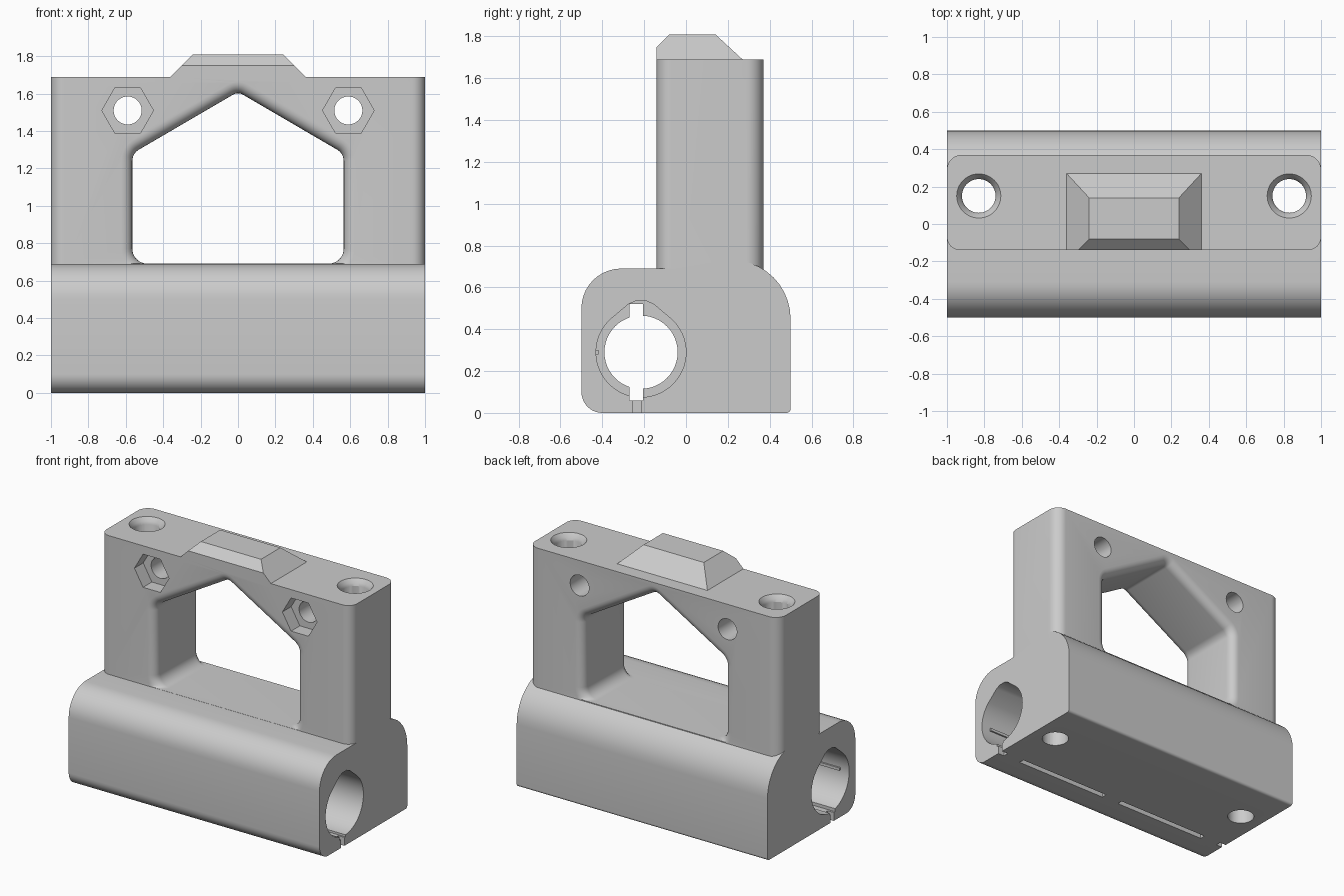
import bpy, bmesh
from math import sin, cos, tan, pi, radians
from mathutils import Vector

cube = bpy.data.objects.get("Cube")
if cube:
    bpy.data.objects.remove(cube, do_unlink=True)

grey = bpy.data.materials.new("light grey")
grey.use_nodes = True
grey.diffuse_color = (0.6, 0.6, 0.6, 1)
grey.node_tree.nodes["Principled BSDF"].inputs["Base Color"].default_value = (0.6, 0.6, 0.6, 1)


def make(name, bm):
    bmesh.ops.recalc_face_normals(bm, faces=bm.faces)
    mesh = bpy.data.meshes.new(name)
    bm.to_mesh(mesh)
    bm.free()
    mesh.materials.append(grey)
    ob = bpy.data.objects.new(name, mesh)
    bpy.context.collection.objects.link(ob)
    return ob


def rounded(corners, n=10):
    """Polygon outline from (u, v, radius) corners."""
    out = []
    for i, (u, v, r) in enumerate(corners):
        p = Vector((u, v))
        if r == 0:
            out.append(p)
            continue
        a = (Vector(corners[i - 1][:2]) - p).normalized()
        b = (Vector(corners[(i + 1) % len(corners)][:2]) - p).normalized()
        half = a.angle(b) / 2
        centre = p + (a + b).normalized() * (r / sin(half))
        start = p + a * (r / tan(half)) - centre
        end = p + b * (r / tan(half)) - centre
        sweep = start.angle_signed(end)
        for k in range(n + 1):
            t = -sweep * k / n
            out.append(centre + Vector((start.x * cos(t) - start.y * sin(t),
                                        start.x * sin(t) + start.y * cos(t))))
    return out


def circle(u, v, r, n=48, start=0.0):
    return [(u + r * cos(start + 2 * pi * k / n), v + r * sin(start + 2 * pi * k / n)) for k in range(n)]


def loft(name, axis, rings):
    """Solid through rings of (position along axis, outline)."""
    place = {"x": lambda t, u, v: (t, u, v),
             "y": lambda t, u, v: (u, t, v),
             "z": lambda t, u, v: (u, v, t)}[axis]
    bm = bmesh.new()
    loops = [[bm.verts.new(place(t, p[0], p[1])) for p in pts] for t, pts in rings]
    bm.faces.new(loops[0])
    bm.faces.new(loops[-1])
    for lo, hi in zip(loops, loops[1:]):
        for i in range(len(lo)):
            bm.faces.new((lo[i - 1], lo[i], hi[i], hi[i - 1]))
    return make(name, bm)


def prism(name, axis, a, b, pts):
    return loft(name, axis, [(a, pts), (b, pts)])


def box(name, x, y, z):
    return prism(name, "x", x[0], x[1], [(y[0], z[0]), (y[1], z[0]), (y[1], z[1]), (y[0], z[1])])


def combine(target, tool, operation):
    mod = target.modifiers.new(tool.name, "BOOLEAN")
    mod.operation = operation
    mod.solver = "EXACT"
    mod.object = tool
    tool.hide_render = True
    bpy.context.view_layer.objects.active = target
    bpy.ops.object.modifier_apply(modifier=mod.name)
    bpy.data.objects.remove(tool, do_unlink=True)


def cut(tool):
    combine(body, tool, "DIFFERENCE")


# Bearing housing along the bottom
body = prism("carriage_body", "x", -1, 1, rounded([
    (-0.5, 0, 0.1), (0.5, 0, 0.02), (0.5, 0.73, 0.28),
    (0.2, 0.73, 0), (0, 0.69, 0), (-0.5, 0.69, 0.19)]))

# Upright frame with rounded vertical corners
FRONT, BACK, TOP = -0.14, 0.37, 1.69
combine(body, prism("upright_frame", "z", 0.6, TOP, rounded([
    (-1, FRONT, 0.07), (1, FRONT, 0.07), (1, BACK, 0.08), (-1, BACK, 0.08)])), "UNION")

# Sloped boss on the top
bm = bmesh.new()
for s in (-1, 1):
    for x, y, z in ((0.36, FRONT, TOP), (0.36, 0.27, TOP), (0.36, FRONT, 1.66), (0.36, 0.27, 1.66),
                    (0.30, FRONT, 1.75), (0.24, -0.08, 1.81), (0.24, 0.14, 1.81)):
        bm.verts.new((s * x, y, z))
bmesh.ops.convex_hull(bm, input=bm.verts)
bmesh.ops.dissolve_limit(bm, angle_limit=0.01, verts=bm.verts, edges=bm.edges)
combine(body, make("top_boss", bm), "UNION")


# House-shaped window with rounded rims front and back
def window(d):
    floor, w = 0.691, 0.565 + d
    shoulder, apex = 1.28 + 0.571 * d, 1.61 + 1.155 * d
    pts = rounded([(-w, floor - d, 0.08 + d), (w, floor - d, 0.08 + d), (w, shoulder, 0.07 + d),
                   (0, apex, 0.05 + d), (-w, shoulder, 0.07 + d)])
    return [(p[0], max(p[1], floor)) for p in pts]


R = 0.06
rim = [(R - R * cos(a), R - R * sin(a)) for a in (radians(15 * k) for k in range(7))]
rings = [(FRONT - 0.1, window(R))]
rings += [(FRONT + e, window(d)) for e, d in rim]
rings += [(BACK - e, window(d)) for e, d in reversed(rim)]
rings += [(BACK + 0.2, window(R))]
cut(loft("window_cutter", "y", rings))

# Teardrop bearing pockets, narrower bore through the middle stop
BY, BZ = -0.215, 0.29
pocket = [(BY + 0.215 * cos(a), BZ + 0.215 * sin(a)) for a in (radians(126 + 6 * k) for k in range(49))]
pocket += [(BY + 0.06, 0.52), (BY + 0.025, 0.535), (BY - 0.025, 0.535), (BY - 0.06, 0.52)]
cut(prism("bore_cutter", "x", -1.1, 1.1, circle(BY, BZ, 0.175)))
cut(box("key_cutter", (-1.1, 1.1), (-0.27, -0.205), (0.06, 0.52)))

for s in (-1, 1):
    cut(prism("pocket_cutter", "x", s * 0.07, s * 1.1, pocket))
    # Underside slots and end notches
    for x0, x1 in ((0.07, 0.81), (0.95, 1.1)):
        cut(box("slot_cutter", sorted((s * x0, s * x1)), (-0.255, -0.215), (-0.1, 0.12)))
    # Vertical rod holes with eased top
    cut(prism("rod_hole_cutter", "z", -0.1, 1.9, circle(s * 0.83, 0.15, 0.09)))
    cut(loft("rod_ease_cutter", "z", [(1.64, circle(s * 0.83, 0.15, 0.088)),
                                      (1.665, circle(s * 0.83, 0.15, 0.098)),
                                      (TOP, circle(s * 0.83, 0.15, 0.118)),
                                      (1.75, circle(s * 0.83, 0.15, 0.118))]))
    # Bolt holes with hexagonal nut pockets in the front
    cut(prism("bolt_hole_cutter", "y", -0.3, 0.6, circle(s * 0.59, 1.51, 0.075, 32)))
    cut(prism("nut_cutter", "y", -0.3, -0.04, circle(s * 0.59, 1.51, 0.138, 6)))
    # Thin grip rib inside each pocket
    combine(body, box("grip_rib", sorted((s * 0.06, s * 0.93)), (-0.44, -0.418), (0.28, 0.3)), "UNION")

# Smooth the curved surfaces, keep the edges sharp
bpy.ops.object.select_all(action="DESELECT")
body.select_set(True)
bpy.context.view_layer.objects.active = body
bpy.ops.object.shade_smooth_by_angle(angle=radians(30))
